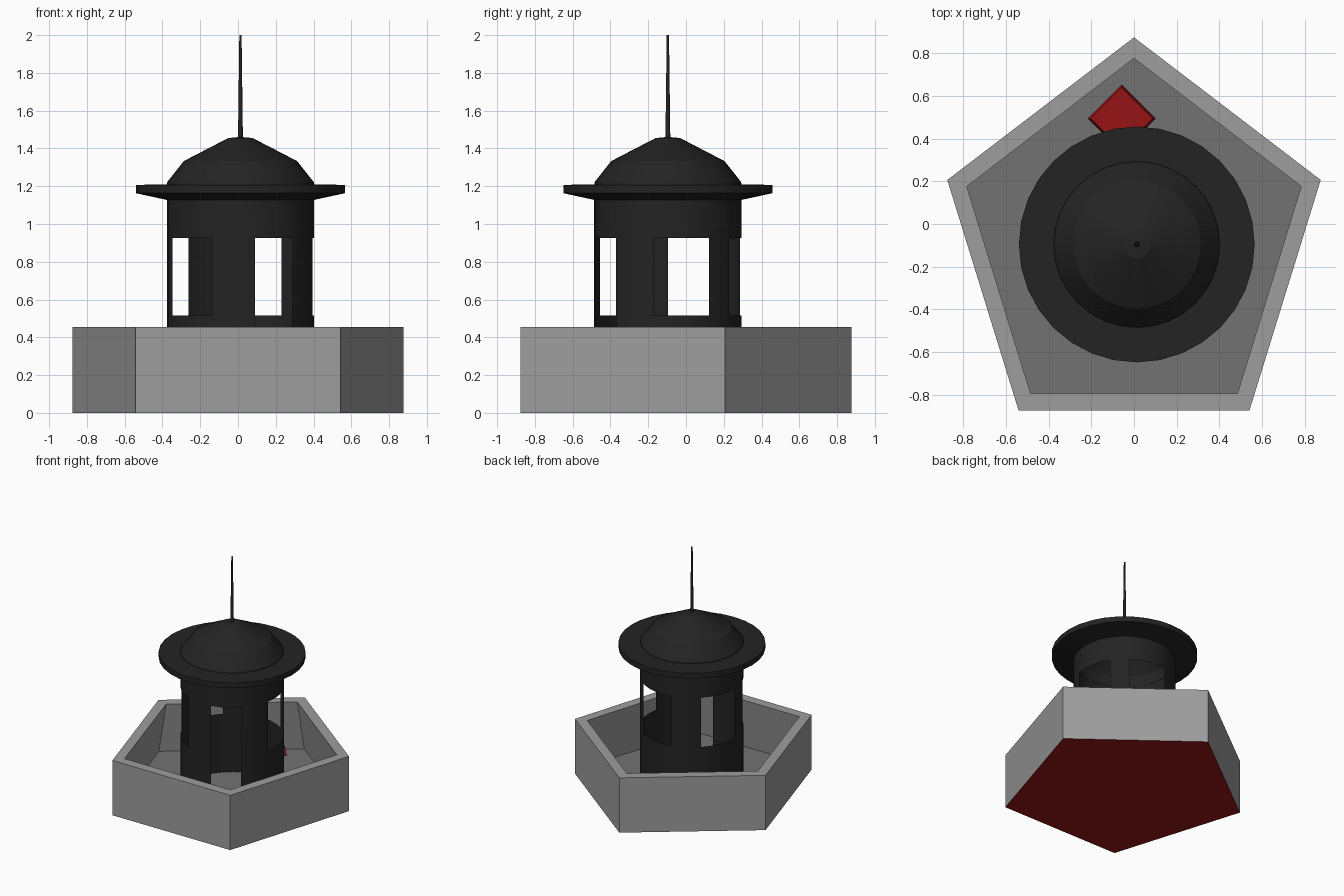
import bpy, bmesh
from math import sin, cos, pi, radians

if "Cube" in bpy.data.objects:
    bpy.data.objects.remove(bpy.data.objects["Cube"])

CX, CY, SEG = 0.013, -0.096, 32   # tower axis and facet count


def material(name, rgb):
    m = bpy.data.materials.new(name)
    m.diffuse_color = (*rgb, 1)
    m.use_nodes = True
    m.node_tree.nodes["Principled BSDF"].inputs["Base Color"].default_value = m.diffuse_color
    return m


dark = material("dark_metal", (0.017, 0.017, 0.017))
stone = material("stone", (0.34, 0.34, 0.34))
floor_grey = material("floor_grey", (0.17, 0.17, 0.17))
red = material("red", (0.31, 0.007, 0.008))


def make(name, verts, faces, mat=None, smooth=False, recalc=True):
    me = bpy.data.meshes.new(name)
    me.from_pydata(verts, [], faces)
    if recalc:
        bm = bmesh.new()
        bm.from_mesh(me)
        bmesh.ops.recalc_face_normals(bm, faces=bm.faces)
        bm.to_mesh(me)
        bm.free()
    ob = bpy.data.objects.new(name, me)
    bpy.context.collection.objects.link(ob)
    if mat:
        me.materials.append(mat)
    if smooth:
        bpy.context.view_layer.objects.active = ob
        ob.select_set(True)
        bpy.ops.object.shade_smooth_by_angle(angle=radians(20))
        ob.select_set(False)
    return ob


def lathe(name, profile, seg=SEG, closed=False, skip=None, cap=False, smooth=True):
    """Revolve (radius, z) points around the tower axis; skip(facet, band) leaves holes."""
    n = len(profile)
    verts = [(CX + r * cos(2 * pi * i / seg), CY + r * sin(2 * pi * i / seg), z)
             for r, z in profile for i in range(seg)]
    faces = []
    for b in range(n if closed else n - 1):
        for i in range(seg):
            if skip and skip(i, b):
                continue
            j, c = (i + 1) % seg, (b + 1) % n
            faces.append((b * seg + i, b * seg + j, c * seg + j, c * seg + i))
    if cap:
        faces.append(tuple((n - 1) * seg + i for i in range(seg)))
    return make(name, verts, faces, dark, smooth, recalc=skip is None)


def pentagon(rx, ry, z):
    return [(rx * cos(radians(90 + 72 * k)), -0.0925 + ry * sin(radians(90 + 72 * k)), z)
            for k in range(5)]


# Pentagonal basin wall: upright outside, flat rim, inside flaring to the floor
rings = [pentagon(0.921, 0.968, 0), pentagon(0.921, 0.968, 0.455),
         pentagon(0.825, 0.87, 0.455), pentagon(0.915, 0.962, 0.03)]
wall_faces = [(r * 5 + k, r * 5 + (k + 1) % 5, r * 5 + 5 + (k + 1) % 5, r * 5 + 5 + k)
              for r in range(3) for k in range(5)]
make("basin_wall", sum(rings, []), wall_faces, stone, recalc=False)
make("basin_floor", rings[3], [(0, 1, 2, 3, 4)], floor_grey, recalc=False)
make("basin_underside", rings[0], [(4, 3, 2, 1, 0)], red, recalc=False)

# Tower wall with four windows and one doorway reaching the ground
windows = {31, 0, 1, 2, 5, 6, 7, 8, 12, 13, 14, 15, 18, 19, 20, 21}
door = {25, 26, 27}
lathe("tower_wall", [(0.39, 0), (0.39, 0.515), (0.39, 0.925), (0.39, 1.135)],
      skip=lambda i, b: (b == 1 and i in windows) or (b < 2 and i in door))

# Roof brim, dome and spire
lathe("roof_brim", [(0.387, 1.127), (0.553, 1.163), (0.553, 1.207), (0.387, 1.21)], closed=True)
lathe("roof_dome", [(0.39, 1.207), (0.388, 1.222), (0.30, 1.333), (0.065, 1.455), (0.012, 1.46)],
      cap=True)
lathe("spire", [(0.013, 1.45), (0.006, 2.0)], seg=12, cap=True)

# Red tapered crate lid set diagonally behind the tower
bx, by = -0.058, 0.495
crate = [(bx + r * cos(k * pi / 2), by + r * sin(k * pi / 2), z)
         for r, z in ((0.16, 0.14), (0.145, 0.21)) for k in range(4)]
make("red_crate", crate,
     [(0, 1, 2, 3), (4, 5, 6, 7)] + [(k, (k + 1) % 4, 4 + (k + 1) % 4, 4 + k) for k in range(4)],
     red)
